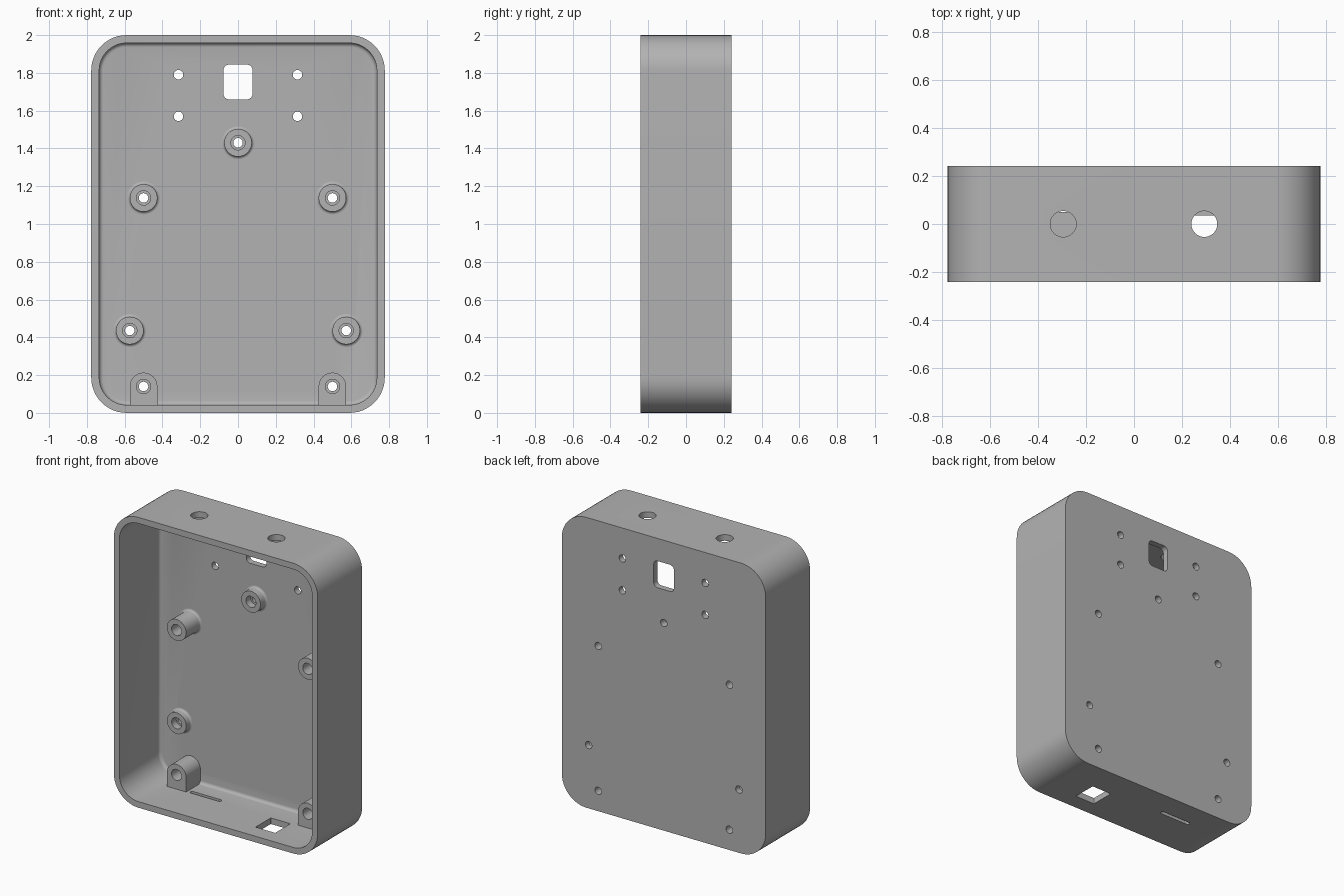
import bpy
import bmesh
from math import sin, cos, pi, radians
from mathutils import Vector

cube = bpy.data.objects.get("Cube")
if cube:
    bpy.data.objects.remove(cube, do_unlink=True)

grey = bpy.data.materials.new("light grey plastic")
grey.use_nodes = True
GREY = (0.45, 0.45, 0.45, 1)
grey.diffuse_color = GREY
grey.node_tree.nodes["Principled BSDF"].inputs["Base Color"].default_value = GREY

FRONT, BACK, FLOOR = -0.242, 0.242, 0.2   # FLOOR: inner face of the back wall
W, H, WALL, CORNER = 0.777, 1.0, 0.042, 0.187


def outline(u, v, hw, hh, r, r_low=None, seg=12):
    """Rounded rectangle; the lower corners may have their own radius."""
    r_low = r if r_low is None else r_low
    pts = []
    for k, (su, sv) in enumerate([(1, 1), (-1, 1), (-1, -1), (1, -1)]):
        rad = r if sv > 0 else r_low
        for i in range(seg + 1):
            a = (k + i / seg) * pi / 2
            pts.append((u + su * (hw - rad) + rad * cos(a),
                        v + sv * (hh - rad) + rad * sin(a)))
    return pts


def circle(u, v, r):
    return outline(u, v, r, r, r)


def loft(bm, layers, vertical=False):
    """Closed solid through (depth, outline) layers, along y or along z."""
    part = bmesh.new()
    rings = []
    for d, pts in layers:
        rings.append([part.verts.new((u, v, d) if vertical else (u, d, v))
                      for u, v in pts])
    n = len(rings[0])
    for a, b in zip(rings, rings[1:]):
        for i in range(n):
            j = (i + 1) % n
            part.faces.new((a[i], a[j], b[j], b[i]))
    part.faces.new(rings[0])
    part.faces.new(rings[-1])
    bmesh.ops.remove_doubles(part, verts=part.verts, dist=1e-5)
    bmesh.ops.recalc_face_normals(part, faces=part.faces)
    temp = bpy.data.meshes.new("temp")
    part.to_mesh(temp)
    part.free()
    bm.from_mesh(temp)
    bpy.data.meshes.remove(temp)


def make_object(name, bm):
    mesh = bpy.data.meshes.new(name)
    bm.to_mesh(mesh)
    bm.free()
    mesh.materials.append(grey)
    ob = bpy.data.objects.new(name, mesh)
    bpy.context.collection.objects.link(ob)
    return ob


def cut(ob, cutters):
    bpy.context.view_layer.objects.active = ob
    for cutter in cutters:
        mod = ob.modifiers.new("cut", 'BOOLEAN')
        mod.operation = 'DIFFERENCE'
        mod.solver = 'EXACT'
        mod.object = cutter
        bpy.ops.object.modifier_apply(modifier=mod.name)


# Bosses: name, x, z, front face depth, stands on the bottom wall
bosses = [("top_boss", 0, 1.43, 0.14, False)]
for side, s in (("left", 1), ("right", -1)):
    bosses += [(side + "_upper_boss", s * 0.5, 1.138, 0.045, False),
               (side + "_lower_boss", s * 0.573, 0.436, 0.15, False),
               (side + "_foot_boss", s * 0.5, 0.14, 0.045, True)]

# Case body
bm = bmesh.new()
body = outline(0, H, W, H, CORNER)
loft(bm, [(FRONT, body), (BACK, body)])
case = make_object("case", bm)

# Cavity, with a small fillet where the walls meet the back
bm = bmesh.new()
FILLET = 0.022


def inner(inset):
    t = WALL + inset
    return outline(0, H, W - t, H - t, CORNER - t)


layers = [(FRONT - 0.1, inner(0))]
for i in range(6):
    a = i / 5 * pi / 2
    layers.append((FLOOR - FILLET * (1 - sin(a)), inner(FILLET * (1 - cos(a)))))
loft(bm, layers)
cavity = make_object("cavity_cutter", bm)

# Stepped screw holes through bosses and back wall
bm = bmesh.new()
for name, x, z, face, foot in bosses:
    step = face + (0.12 if face < 0.1 else 0.05)
    loft(bm, [(face - 0.05, circle(x, z, 0.038)), (step, circle(x, z, 0.038)),
              (step, circle(x, z, 0.025)), (BACK + 0.1, circle(x, z, 0.025))])
screw_holes = make_object("screw_hole_cutter", bm)

# Openings in the back, top and bottom walls
bm = bmesh.new()
window = outline(0, 1.752, 0.077, 0.092, 0.03)
loft(bm, [(FLOOR - 0.1, window), (BACK + 0.1, window)])
for x in (-0.315, 0.315):
    for z in (1.57, 1.79):
        hole = circle(x, z, 0.025)
        loft(bm, [(FLOOR - 0.1, hole), (BACK + 0.1, hole)])
for x in (-0.295, 0.293):
    hole = circle(x, 0, 0.054)
    loft(bm, [(1.9, hole), (2.1, hole)], vertical=True)
port = outline(0.3, -0.048, 0.075, 0.083, 0.003)
slot = outline(-0.29, 0.063, 0.117, 0.013, 0.012)
for shape in (port, slot):
    loft(bm, [(-0.1, shape), (0.1, shape)], vertical=True)
openings = make_object("opening_cutter", bm)

cut(case, [cavity, screw_holes, openings])
parts = [case]

# Mounting bosses
for name, x, z, face, foot in bosses:
    bm = bmesh.new()
    root = FLOOR + 0.02
    if foot:
        top, low = z + 0.073, 0.02
        shape = outline(x, (top + low) / 2, 0.073, (top - low) / 2, 0.073, 0)
        loft(bm, [(face, shape), (root, shape)])
    else:
        flare = 0.014
        layers = [(face, circle(x, z, 0.073))]
        for i in range(5):
            a = i / 4 * pi / 2
            layers.append((FLOOR - flare * (1 - sin(a)),
                           circle(x, z, 0.073 + flare * (1 - cos(a)))))
        layers.append((root, circle(x, z, 0.073 + flare)))
        loft(bm, layers)
    boss = make_object(name, bm)
    cut(boss, [screw_holes])
    parts.append(boss)

for cutter in (cavity, screw_holes, openings):
    bpy.data.objects.remove(cutter, do_unlink=True)

# Smooth round surfaces, keep hard edges
bpy.ops.object.select_all(action='DESELECT')
for ob in parts:
    ob.select_set(True)
bpy.context.view_layer.objects.active = case
bpy.ops.object.shade_smooth_by_angle(angle=radians(30))
